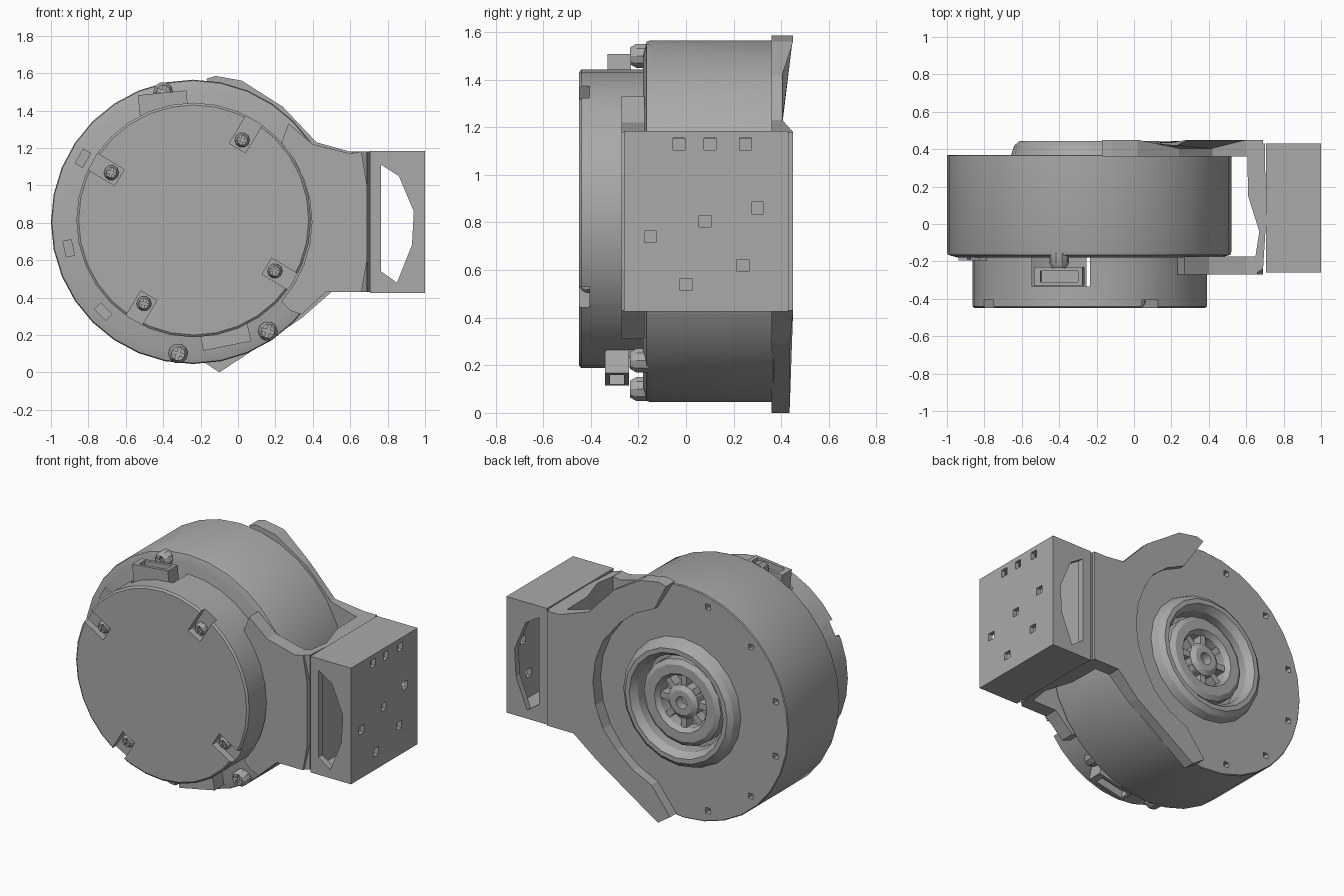
import bpy, bmesh
from math import sin, cos, pi, radians
from mathutils import Matrix

cube = bpy.data.objects.get("Cube")
if cube:
    bpy.data.objects.remove(cube)

GREY = 0.4
metal = bpy.data.materials.new("plain_grey_metal")
metal.use_nodes = True
metal.diffuse_color = (GREY, GREY, GREY, 1)
metal.node_tree.nodes["Principled BSDF"].inputs["Base Color"].default_value = (GREY, GREY, GREY, 1)

CX, CZ = -0.24, 0.805   # motor axis


def finish(name, bm, smooth=False):
    bmesh.ops.recalc_face_normals(bm, faces=bm.faces)
    mesh = bpy.data.meshes.new(name)
    bm.to_mesh(mesh)
    bm.free()
    mesh.materials.append(metal)
    obj = bpy.data.objects.new(name, mesh)
    bpy.context.collection.objects.link(obj)
    if smooth:
        bpy.ops.object.select_all(action='DESELECT')
        obj.select_set(True)
        bpy.context.view_layer.objects.active = obj
        bpy.ops.object.shade_smooth_by_angle(angle=radians(30))
    return obj


def lathe(name, profile, x=CX, z=CZ, steps=32, closed=False):
    """Turn (radius, y) points around an axis parallel to y."""
    bm = bmesh.new()
    verts = [bm.verts.new((x + r, y, z)) for r, y in profile]
    pairs = list(zip(verts, verts[1:])) + ([(verts[-1], verts[0])] if closed else [])
    edges = [bm.edges.new(p) for p in pairs]
    bmesh.ops.spin(bm, geom=verts + edges, cent=(x, 0, z), axis=(0, 1, 0),
                   angle=2 * pi, steps=steps)
    bmesh.ops.remove_doubles(bm, verts=bm.verts, dist=0.0005)
    return finish(name, bm, True)


def extrude(name, points, vec):
    """Extrude a flat polygon along a vector."""
    bm = bmesh.new()
    face = bm.faces.new([bm.verts.new(p) for p in points])
    new = bmesh.ops.extrude_face_region(bm, geom=[face])["geom"]
    bmesh.ops.translate(bm, vec=vec, verts=[g for g in new if isinstance(g, bmesh.types.BMVert)])
    return finish(name, bm)


def prism(name, outline, y0, y1):
    """Extrude an (x, z) outline along y."""
    return extrude(name, [(x, y0, z) for x, z in outline], (0, y1 - y0, 0))


def boxes(name, items):
    """Boxes given as (centre, size, turn about y in radians)."""
    bm = bmesh.new()
    for centre, size, turn in items:
        m = Matrix.Translation(centre) @ Matrix.Rotation(turn, 4, 'Y') @ Matrix.Diagonal((*size, 1))
        bmesh.ops.create_cube(bm, size=1, matrix=m)
    return finish(name, bm)


def cut(target, cutter):
    """Subtract the cutter from the target, then discard it."""
    cutter.hide_render = True
    mod = target.modifiers.new("cut", 'BOOLEAN')
    mod.operation, mod.solver, mod.object = 'DIFFERENCE', 'EXACT', cutter
    bpy.context.view_layer.objects.active = target
    bpy.ops.object.modifier_apply(modifier=mod.name)
    bpy.data.objects.remove(cutter)


def polar(radius, degrees):
    a = radians(degrees)
    return CX + radius * cos(a), CZ + radius * sin(a)


def arc(radius, start, end, count):
    return [polar(radius, start + (end - start) * i / (count - 1)) for i in range(count)]


def screw(name, x, z, y, r):
    """Domed cross-head screw facing the front."""
    head = lathe(name, [(0, y), (r * 0.7, y), (r, y + r * 0.5), (r, y + r * 1.5), (0, y + r * 1.5)],
                 x, z, 10)
    for turn in (0.3, 0.3 + pi / 2):
        cut(head, boxes("slot", [((x, y, z), (r * 1.3, r * 0.7, r * 0.3), turn)]))


# Main drum with a hollow at the back and small holes round the rear rim
drum = lathe("drum", [(0, -0.18), (0.70, -0.18), (0.755, -0.165), (0.76, -0.15), (0.76, 0.365),
                      (0.755, 0.37), (0.33, 0.37), (0.33, 0.30), (0, 0.30)])
holes = []
for i in range(12):
    x, z = polar(0.69, 15 + i * 30)
    holes.append(((x, 0.37, z), (0.035, 0.08, 0.035), 0))
cut(drum, boxes("rim_holes", holes))

# Hollow front cap with four open screw notches and two socket windows
cap = lathe("front_cap", [(0, -0.45), (0.615, -0.45), (0.627, -0.44), (0.627, -0.17),
                          (0.585, -0.17), (0.585, -0.385), (0, -0.385)], CX + 0.003, CZ + 0.01)
notches = []
for a in (149, 59, -31, -121):
    x, z = polar(0.57, a)
    notches.append(((x, -0.45, z), (0.22, 0.09, 0.1), -radians(a)))
cut(cap, boxes("notches", notches))
cut(cap, boxes("windows", [((-0.39, -0.25, 1.40), (0.31, 0.17, 0.3), 0),
                           ((-0.10, -0.25, 0.20), (0.31, 0.17, 0.3), 0)]))
for i, a in enumerate((149, 59, -31, -121)):
    screw(f"cap_screw_{i + 1}", *polar(0.51, a), -0.44, 0.04)

# Flange screws and small rim lugs on the drum front
for i, (x, z) in enumerate([(-0.40, 1.50), (-0.32, 0.10), (0.16, 0.22)]):
    screw(f"flange_screw_{i + 1}", x, z, -0.235, 0.053)
lugs = []
for a in (150, 192, 225):
    x, z = polar(0.68, a)
    lugs.append(((x, -0.18, z), (0.05, 0.03, 0.09), -radians(a)))
boxes("rim_lugs", lugs)

# Cable sockets above and below the cap
for name, x, y, z, tilt in (("upper_socket", -0.40, -0.28, 1.435, -0.1),
                            ("lower_socket", -0.07, -0.29, 0.20, -0.2)):
    body = boxes(name, [((x, y, z), (0.26, 0.10, 0.12), tilt)])
    side = 1 if z > CZ else -1
    cut(body, boxes("opening", [((x, y, z + side * 0.06), (0.2, 0.06, 0.1), tilt)]))

# Rear bearing ring and the rotor parts inside it
lathe("bearing_ring", [(0.42, 0.36), (0.40, 0.42), (0.37, 0.445), (0.34, 0.445),
                       (0.31, 0.40), (0.31, 0.30)], steps=20, closed=True)
lathe("inner_race", [(0.28, 0.29), (0.28, 0.38), (0.25, 0.40), (0.19, 0.40), (0.17, 0.37),
                     (0.17, 0.29)], steps=16, closed=True)
lathe("hub", [(0, 0.29), (0.11, 0.29), (0.11, 0.37), (0.08, 0.39), (0.04, 0.39),
              (0.04, 0.33), (0, 0.33)], steps=12)
spokes = []
for i in range(8):
    x, z = polar(0.14, i * 45)
    spokes.append(((x, 0.33, z), (0.08, 0.07, 0.04), -radians(i * 45)))
boxes("rotor_spokes", spokes)

# Rear yoke plate: a crescent reaching to the top and bottom of the drum
rear = [(-0.17, 1.57), (-0.12, 1.585), (0.02, 1.56), (0.24, 1.42), (0.42, 1.23), (0.60, 1.18),
        (0.69, 1.18), (0.69, 0.43), (0.50, 0.43), (0.34, 0.29), (-0.10, 0.0), (-0.19, 0.06)]
yoke = prism("rear_yoke", rear + arc(0.60, -72, 72, 11), 0.36, 0.45)
# The plate thins along the upper shoulder and slightly along the lower arm
for v in yoke.data.vertices:
    if v.co.y > 0.4 and 1.2 < v.co.z < 1.46:
        v.co.y = 0.405
    elif v.co.y > 0.4 and v.co.z < 0.42:
        v.co.y = 0.435

# Front yoke plate hugging the cap
front = [(0.27, 1.33), (0.40, 1.22), (0.60, 1.17), (0.66, 1.18), (0.69, 1.0),
         (0.69, 0.6), (0.66, 0.43), (0.47, 0.43), (0.34, 0.31), (0.28, 0.33)]
prism("front_yoke", front + arc(0.635, -42, 42, 9), -0.27, -0.175)

# Web joining the two yoke plates, waisted in the middle
web = [(0.65, -0.265), (0.69, -0.24), (0.705, 0.0), (0.70, 0.43), (0.605, 0.43),
       (0.61, 0.15), (0.67, -0.04), (0.65, -0.17)]
extrude("yoke_web", [(x, y, 0.43) for x, y in web], (0, 0, 0.75))

# End bracket: a thin-walled box opened front and back, with bolt holes in the outer wall
bracket = boxes("end_bracket", [((0.853, 0.085, 0.805), (0.294, 0.69, 0.76), 0)])
cut(bracket, boxes("hollow", [((0.855, 0.085, 0.805), (0.23, 0.61, 0.69), 0)]))
cut(bracket, prism("opening", [(0.765, 1.11), (0.86, 1.05), (0.94, 0.86), (0.93, 0.68),
                               (0.85, 0.48), (0.765, 0.54)], -0.5, 0.7))
bolts = []
for y, z in ((0.08, 0.805), (-0.03, 1.13), (0.10, 1.13), (0.25, 1.13), (0.30, 0.86),
             (-0.15, 0.74), (0.24, 0.62), (0.0, 0.54)):
    bolts.append(((1.0, y, z), (0.16, 0.05, 0.05), 0))
cut(bracket, boxes("bolt_holes", bolts))
